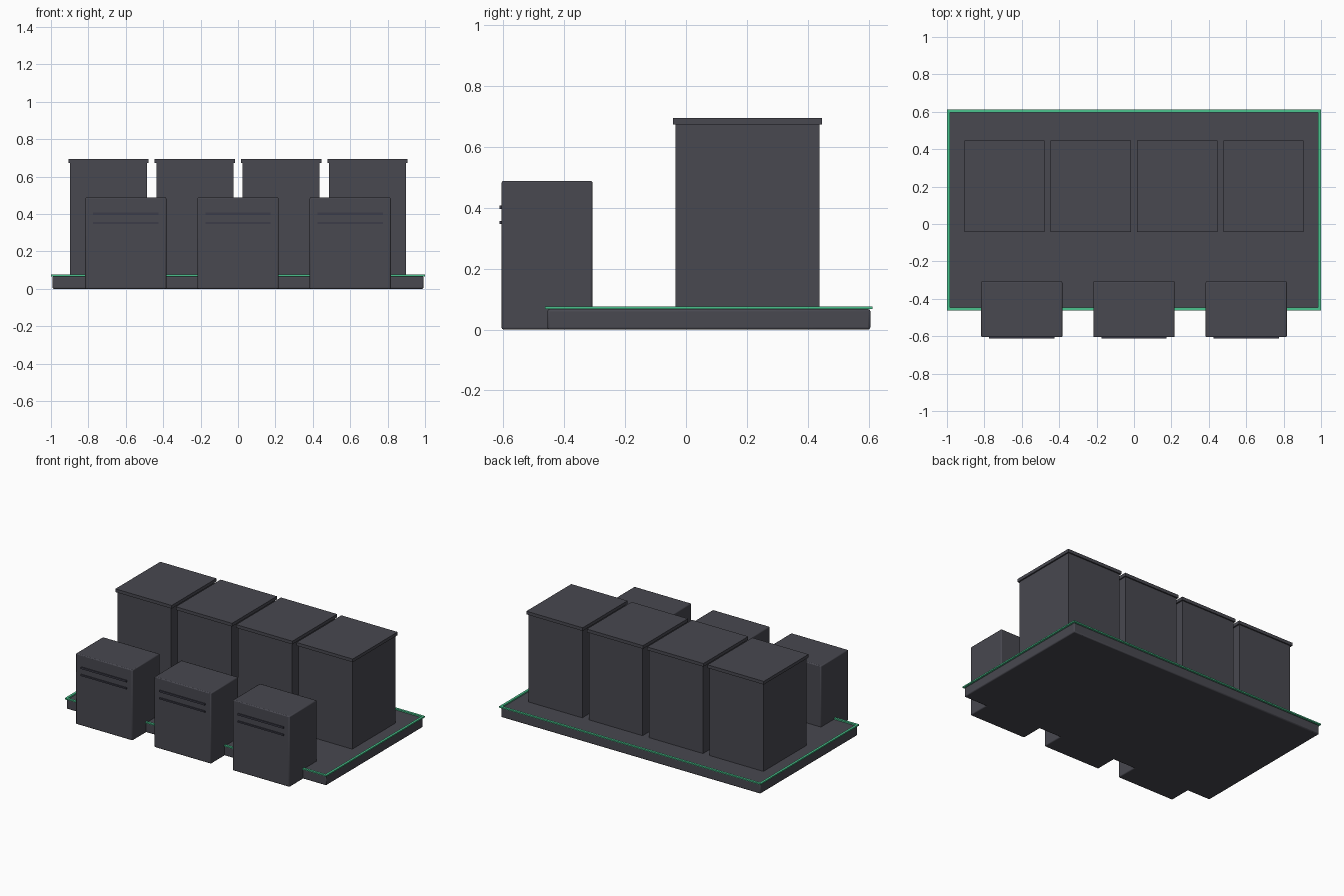
import bpy

if "Cube" in bpy.data.objects:
    bpy.data.objects.remove(bpy.data.objects["Cube"])


def material(name, rgb):
    m = bpy.data.materials.new(name)
    m.diffuse_color = (*rgb, 1)
    m.use_nodes = True
    m.node_tree.nodes["Principled BSDF"].inputs["Base Color"].default_value = m.diffuse_color
    return m


CHARCOAL = material("charcoal", (0.065, 0.065, 0.08))
SLOT = material("dark slate", (0.045, 0.045, 0.065))
GREEN = material("mint green", (0.07, 0.55, 0.27))


def box(name, x, y, z, mat, bevel=0):
    """Box from (min, max) ranges on each axis, with optional rounded edges."""
    ranges = (x, y, z)
    bpy.ops.mesh.primitive_cube_add(size=1, location=[(a + b) / 2 for a, b in ranges])
    ob = bpy.context.object
    ob.name = name
    ob.scale = [b - a for a, b in ranges]
    bpy.ops.object.transform_apply(location=False, rotation=False, scale=True)
    ob.data.materials.append(mat)
    if bevel:
        mod = ob.modifiers.new("rounded edges", "BEVEL")
        mod.width = bevel
        mod.segments = 2
        bpy.ops.object.shade_smooth_by_angle()
    return ob


# Base slab
box("base_slab", (-0.992, 0.992), (-0.455, 0.605), (0, 0.067), CHARCOAL, 0.007)

# Thin green trim along the slab's rim
TRIM_Z = (0.067, 0.076)
for side, x in (("left", -0.992), ("right", 0.992)):
    box(f"trim_{side}", (x - 0.008, x + 0.008), (-0.447, 0.597), TRIM_Z, GREEN)
for side, y in (("front", -0.455), ("back", 0.605)):
    box(f"trim_{side}", (-1, 1), (y - 0.008, y + 0.008), TRIM_Z, GREEN)

# Row of tall cabinets with overhanging lids
for i in range(4):
    cx = (i - 1.5) * 0.4615
    box(f"tall_cabinet_{i + 1}", (cx - 0.206, cx + 0.206), (-0.035, 0.438),
        (0.06, 0.673), CHARCOAL)
    box(f"cabinet_lid_{i + 1}", (cx - 0.215, cx + 0.215), (-0.043, 0.447),
        (0.673, 0.695), CHARCOAL)

# Front row of low cabinets with two raised bars each
for i in range(3):
    cx = (i - 1) * 0.6
    box(f"low_cabinet_{i + 1}", (cx - 0.217, cx + 0.217), (-0.605, -0.307),
        (0, 0.488), CHARCOAL, 0.006)
    for part, z, h in (("upper", 0.401, 0.006), ("lower", 0.351, 0.005)):
        box(f"{part}_bar_{i + 1}", (cx - 0.174, cx + 0.174), (-0.612, -0.6),
            (z - h, z + h), SLOT)
